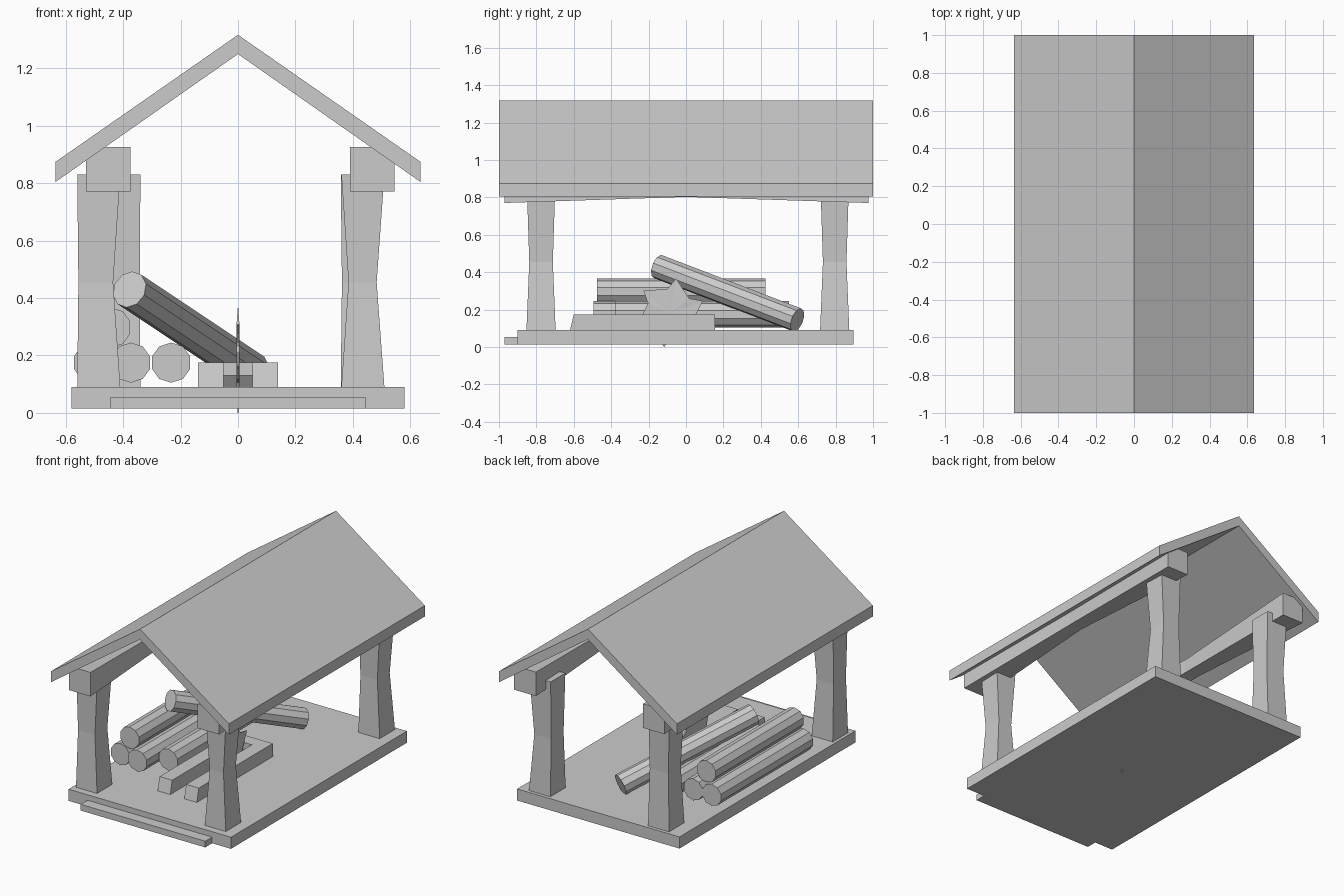
import bpy, bmesh
from math import sin, cos, radians, pi
from mathutils import Vector

if "Cube" in bpy.data.objects:
    bpy.data.objects.remove(bpy.data.objects["Cube"])


def finish(name, bm):
    bmesh.ops.recalc_face_normals(bm, faces=bm.faces)
    me = bpy.data.meshes.new(name)
    bm.to_mesh(me)
    bm.free()
    ob = bpy.data.objects.new(name, me)
    bpy.context.collection.objects.link(ob)
    return ob


def loft(name, rings):
    """Closed solid through successive rings of 3D points."""
    bm = bmesh.new()
    vs = [[bm.verts.new(p) for p in r] for r in rings]
    n = len(rings[0])
    for a, b in zip(vs, vs[1:]):
        for i in range(n):
            j = (i + 1) % n
            bm.faces.new((a[i], a[j], b[j], b[i]))
    bm.faces.new(vs[0])
    bm.faces.new(vs[-1])
    return finish(name, bm)


def box(name, x0, x1, y0, y1, z0, z1):
    return loft(name, [[(x0, y0, z), (x1, y0, z), (x1, y1, z), (x0, y1, z)] for z in (z0, z1)])


def post(name, y, ends, waist):
    rings = []
    for z, (x0, x1), h in ((.09, ends, .078), (.455, waist, .063), (.83, ends, .075)):
        rings.append([(x0, y - h, z), (x1, y - h, z), (x1, y + h, z), (x0, y + h, z)])
    return loft(name, rings)


def log(name, a, b, r=.07, sides=10):
    a, b = Vector(a), Vector(b)
    d = (b - a).normalized()
    u = d.cross(Vector((0, 0, 1))).normalized()
    v = u.cross(d)
    angs = [2 * pi * (i + .5) / sides for i in range(sides)]
    return loft(name, [[c + r * (cos(t) * u + sin(t) * v) for t in angs] for c in (a, b)])


# Floor and front step
box("floor", -.58, .58, -.9, .895, .015, .09)
box("front_step", -.445, .445, -.97, -.9, .015, .055)

# Gabled roof
profile = [(-.635, .875), (0, 1.317), (.635, .875), (.635, .805), (0, 1.25), (-.635, .805)]
loft("roof", [[(x, y, z) for x, z in profile] for y in (-1, 1)])

# Roughly hewn posts, narrowed at the waist
post("front_left_post", -.775, (-.56, -.41), (-.556, -.435))
post("front_right_post", -.775, (.36, .51), (.385, .483))
post("back_left_post", .795, (-.49, -.34), (-.475, -.342))
post("back_right_post", .795, (.358, .51), (.362, .483))

# Eave beams, slimmer at mid length
for name, cx in (("left_beam", -.452), ("right_beam", .467)):
    rings = []
    for y, h in ((-.97, .0775), (0, .045), (.975, .0775)):
        rings.append([(cx - h, y, .848 - h), (cx + h, y, .848 - h),
                      (cx + h, y, .848 + h), (cx - h, y, .848 + h)])
    loft(name, rings)

# Stacked logs and one leaning log
log("outer_log", (-.505, -.48, .175), (-.505, .46, .175))
log("middle_log", (-.373, -.495, .175), (-.373, .46, .175))
log("inner_log", (-.233, -.38, .175), (-.233, .55, .175))
log("top_log", (-.442, -.475, .297), (-.442, .425, .297))
log("leaning_log", (-.378, -.15, .43), (.05, .595, .145), .066)

# Saw bench: two rails joined by a block at the back
rail = [(-.62, .09), (-.6, .175), (.155, .175), (.155, .09)]
block = [(.1, .09), (.07, .13), (.07, .175), (.155, .175), (.155, .09)]
for name, prof, x0, x1 in (("left_rail", rail, -.14, -.05), ("right_rail", rail, .05, .14),
                           ("bench_block", block, -.05, .05)):
    loft(name, [[(x, y, z) for y, z in prof] for x in (x0, x1)])

# Saw blade with six hooked teeth, thinning towards the tips
bm = bmesh.new()
hubs = [bm.verts.new((s * .006, -.085, .183)) for s in (-1, 1)]
sides = ([], [])
for i in range(6):
    for ang, r, t in ((80 + 60 * i, .186, .001), (97 + 60 * i, .128, .005)):
        a = radians(ang)
        for s in (0, 1):
            sides[s].append(bm.verts.new((t * (2 * s - 1), -.085 + r * cos(a), .183 + r * sin(a))))
for i in range(12):
    j = (i + 1) % 12
    for s in (0, 1):
        bm.faces.new((hubs[s], sides[s][i], sides[s][j]))
    bm.faces.new((sides[0][i], sides[0][j], sides[1][j], sides[1][i]))
finish("saw_blade", bm)
